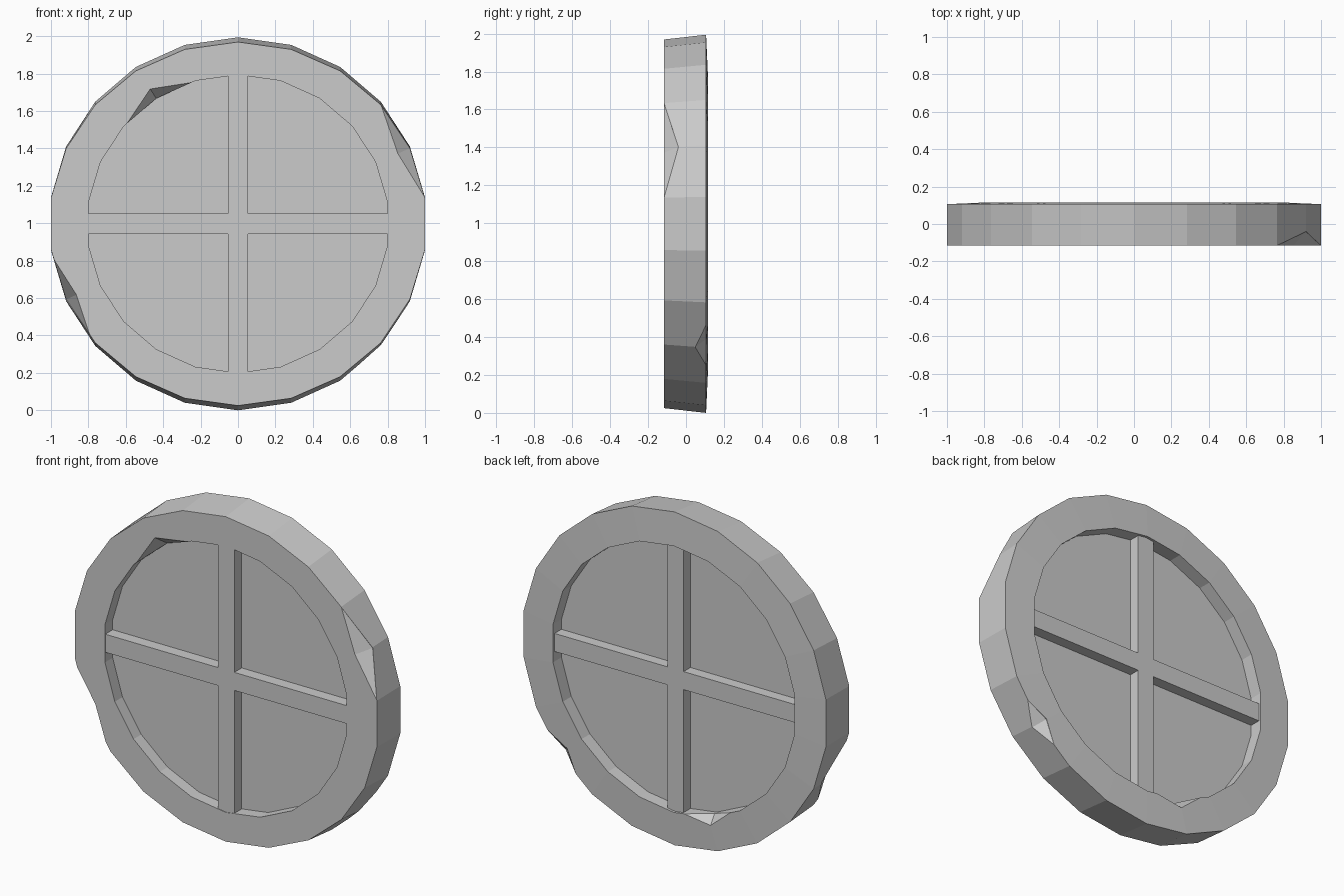
import bpy, bmesh, math
from mathutils import Vector

cube = bpy.data.objects.get("Cube")
if cube:
    bpy.data.objects.remove(cube)

SIDES = 22
MID = 0.997           # height of the wheel centre

grey = bpy.data.materials.new("stone_grey")
grey.use_nodes = True
grey.diffuse_color = (0.6, 0.6, 0.6, 1)
bsdf = next(n for n in grey.node_tree.nodes if n.type == 'BSDF_PRINCIPLED')
bsdf.inputs["Base Color"].default_value = (0.6, 0.6, 0.6, 1)


def finish(bm, name):
    bmesh.ops.recalc_face_normals(bm, faces=bm.faces)
    mesh = bpy.data.meshes.new(name)
    bm.to_mesh(mesh)
    bm.free()
    mesh.materials.append(grey)
    obj = bpy.data.objects.new(name, mesh)
    bpy.context.collection.objects.link(obj)
    return obj


def spot(k, rx, rz, y):
    """Point k on a polygon, counted from the top towards +x."""
    a = math.tau * k / SIDES
    return Vector((rx * math.sin(a), y, MID + rz * math.cos(a)))


def prism(points, y0, y1, name):
    """Flat outline in x and z, extruded from y0 to y1."""
    bm = bmesh.new()
    face = bm.faces.new([bm.verts.new((x, y0, z)) for x, z in points])
    ext = bmesh.ops.extrude_face_region(bm, geom=[face])
    moved = [v for v in ext["geom"] if isinstance(v, bmesh.types.BMVert)]
    bmesh.ops.translate(bm, verts=moved, vec=(0, y1 - y0, 0))
    return finish(bm, name)


# Rim: four loops joined around, front edge slightly flattened
LOOPS = {
    "front_out": (1.01, 0.972, -0.115),
    "back_out": (1.01, 0.997, 0.106),
    "back_in": (0.808, 0.797, 0.115),
    "front_in": (0.808, 0.797, -0.115),
}
bm = bmesh.new()
rings = [[bm.verts.new(spot(k, *loop)) for k in range(SIDES)] for loop in LOOPS.values()]
for a, b in zip(rings, rings[1:] + rings[:1]):
    for k in range(SIDES):
        n = (k + 1) % SIDES
        bm.faces.new((a[k], a[n], b[n], b[k]))
rim = finish(bm, "rim")


# Chips: broken corners cut from the rim edges
def chip(k, loop, reach, depth, bite):
    p = spot(k, *LOOPS[loop])
    out = (p - Vector((0, p.y, MID))).normalized()
    into = Vector((0, 1 if "front" in loop else -1, 0))
    away = out if "out" in loop else -out
    before, after = (p.lerp(spot(k + s, *LOOPS[loop]), reach) for s in (-1, 1))
    sharp = [before, after, p + into * depth, p - away * bite]
    push = [p + away * 0.12 - into * 0.12]
    push += [v + away * 0.1 for v in sharp[:3]]
    push += [v - into * 0.1 for v in (before, after, sharp[3])]
    cut = bmesh.new()
    verts = [cut.verts.new(v) for v in sharp + push]
    hull = bmesh.ops.convex_hull(cut, input=verts)
    bmesh.ops.delete(cut, geom=list({v for v in hull["geom_interior"] + hull["geom_unused"]
                                     if isinstance(v, bmesh.types.BMVert)}), context='VERTS')
    cutter = finish(cut, "chip_cutter")
    cutter.hide_render = True
    mod = rim.modifiers.new("chip", 'BOOLEAN')
    mod.operation = 'DIFFERENCE'
    mod.solver = 'EXACT'
    mod.object = cutter
    return cutter


cutters = [
    chip(4, "front_out", 0.99, 0.075, 0.07),
    chip(15, "front_out", 0.8, 0.15, 0.06),
    chip(20, "front_in", 0.9, 0.07, 0.06),
    chip(8, "back_out", 0.5, 0.06, 0.07),
    chip(12, "back_in", 0.7, 0.06, 0.05),
]

# Apply the cuts and remove the cutters
bpy.context.view_layer.update()
cut_mesh = bpy.data.meshes.new_from_object(rim.evaluated_get(bpy.context.evaluated_depsgraph_get()))
rim.modifiers.clear()
rim.data = cut_mesh
cut_mesh.materials.clear()
cut_mesh.materials.append(grey)
for face in cut_mesh.polygons:
    face.material_index = 0
for cutter in cutters:
    bpy.data.objects.remove(cutter)

# Panel: thin plate closing the rim
disc = [spot(k, 0.82, 0.81, 0) for k in range(SIDES)]
prism([(p.x, p.z) for p in disc], -0.042, 0.035, "panel")

# Cross bars: one plus-shaped outline standing out on both faces
w, r = 0.054, 0.815
arm = [(w, w), (w, r), (-w, r)]
cross = []
for turn in range(4):
    c, s = round(math.cos(turn * math.pi / 2)), round(math.sin(turn * math.pi / 2))
    cross += [(x * c - z * s, MID + x * s + z * c) for x, z in arm]
prism(cross, -0.112, 0.1, "cross_bars")
